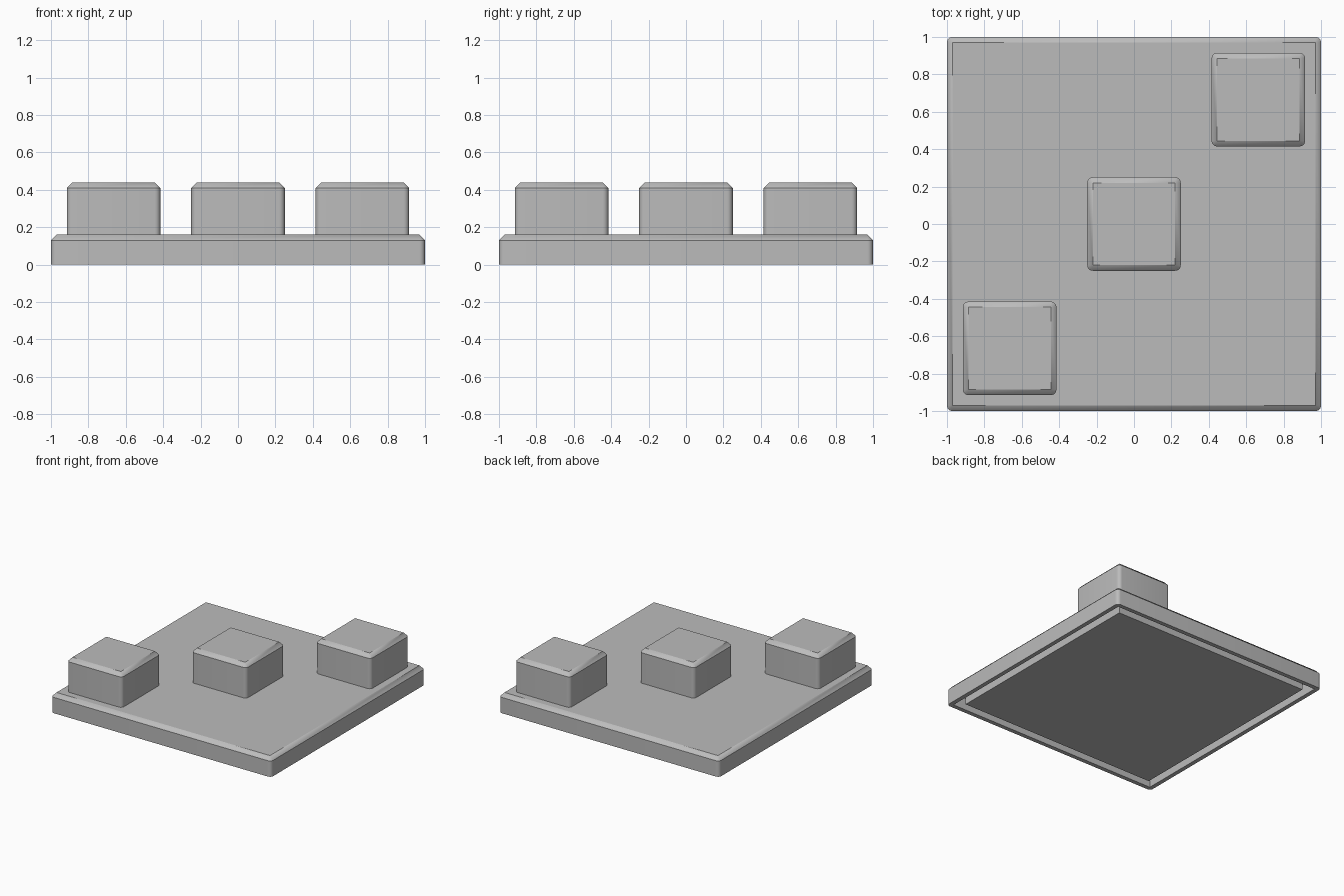
import bpy
import bmesh
import math

if "Cube" in bpy.data.objects:
    bpy.data.objects.remove(bpy.data.objects["Cube"], do_unlink=True)

CORNER_STEPS = 6
FILLET = 0.03

grey = bpy.data.materials.new("plain grey")
grey.use_nodes = True
grey.diffuse_color = (0.5, 0.5, 0.5, 1)
grey.node_tree.nodes["Principled BSDF"].inputs["Base Color"].default_value = (0.5, 0.5, 0.5, 1)


def rounded_square(half, radius):
    """Outline points of a square with rounded corners."""
    points = []
    for corner in range(4):
        turn = corner * math.pi / 2
        cx = (half - radius) * math.sqrt(2) * math.cos(turn + math.pi / 4)
        cy = (half - radius) * math.sqrt(2) * math.sin(turn + math.pi / 4)
        for step in range(CORNER_STEPS + 1):
            a = turn + step / CORNER_STEPS * math.pi / 2
            points.append((cx + radius * math.cos(a), cy + radius * math.sin(a)))
    return points


def loft(name, rings, location=(0, 0, 0)):
    """Skin a stack of (half width, corner radius, height) rings, capped at both ends."""
    bm = bmesh.new()
    loops = [[bm.verts.new((x, y, z)) for x, y in rounded_square(half, radius)]
             for half, radius, z in rings]
    for low, high in zip(loops, loops[1:]):
        for i in range(len(low)):
            j = (i + 1) % len(low)
            bm.faces.new((low[i], low[j], high[j], high[i]))
    bm.faces.new(reversed(loops[0]))
    bm.faces.new(loops[-1])
    # Sharp corners collapse to single points here
    bmesh.ops.remove_doubles(bm, verts=bm.verts, dist=0.0005)
    bmesh.ops.recalc_face_normals(bm, faces=bm.faces)
    mesh = bpy.data.meshes.new(name)
    bm.to_mesh(mesh)
    bm.free()
    mesh.materials.append(grey)
    obj = bpy.data.objects.new(name, mesh)
    obj.location = location
    bpy.context.collection.objects.link(obj)
    bpy.ops.object.select_all(action="DESELECT")
    obj.select_set(True)
    bpy.context.view_layer.objects.active = obj
    bpy.ops.object.shade_smooth_by_angle(angle=math.radians(25))
    return obj


# Base slab: underside pad, groove around it, outer rim, wall and chamfered top
loft("base_slab", [
    (0.9, 0, 0), (0.9, 0, 0.1),
    (0.965, 0, 0.1), (0.965, 0, 0),
    (1, FILLET, 0), (1, FILLET, 0.13),
    (0.97, 0, 0.16),
])

# Three blocks along the diagonal
for name, offset in (("front_block", -0.665), ("centre_block", 0), ("back_block", 0.665)):
    loft(name, [(0.25, FILLET, 0.16), (0.25, FILLET, 0.41), (0.22, 0, 0.44)],
         (offset, offset, 0))
